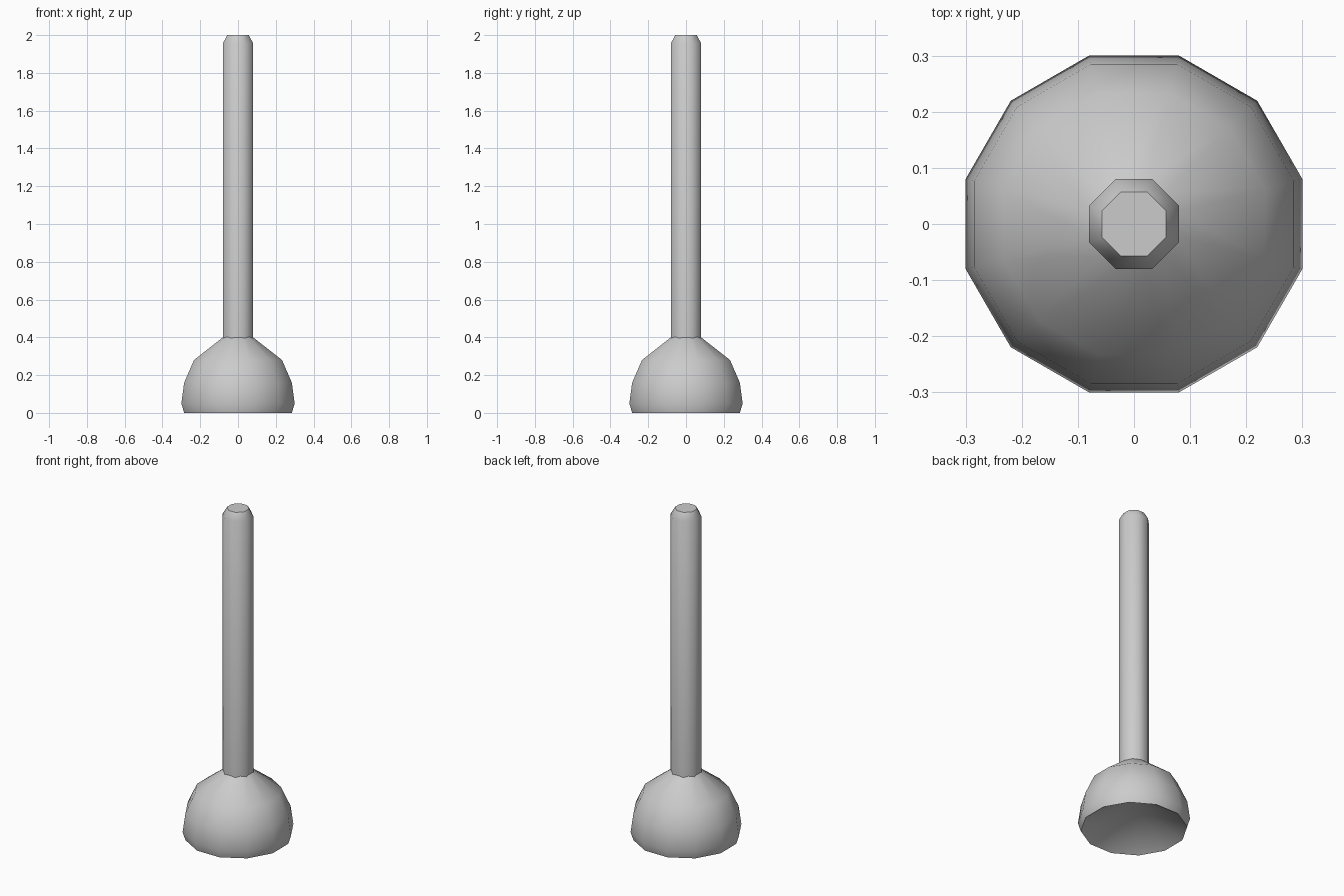
import bpy, bmesh
from math import pi, sin, cos, radians

if "Cube" in bpy.data.objects:
    bpy.data.objects.remove(bpy.data.objects["Cube"], do_unlink=True)

grey = bpy.data.materials.new("plain grey")
grey.use_nodes = True
colour = (0.6, 0.6, 0.6, 1)
grey.diffuse_color = colour
grey.node_tree.nodes["Principled BSDF"].inputs["Base Color"].default_value = colour


def lathe(name, sides, profile, angle):
    """Revolve (flat-to-centre distance, height) points; zero distance makes a tip."""
    bm = bmesh.new()
    rings = []
    for dist, z in profile:
        r = dist / cos(pi / sides)
        count = sides if dist else 1
        rings.append([bm.verts.new((r * cos((i + .5) * 2 * pi / sides),
                                    r * sin((i + .5) * 2 * pi / sides), z))
                      for i in range(count)])
    for a, b in zip(rings, rings[1:]):
        for i in range(sides):
            j = (i + 1) % sides
            if len(a) == 1:
                bm.faces.new((a[0], b[j], b[i]))
            elif len(b) == 1:
                bm.faces.new((a[i], a[j], b[0]))
            else:
                bm.faces.new((a[i], a[j], b[j], b[i]))
    # Close any open end with a flat cap
    for ring in (rings[0], rings[-1]):
        if len(ring) > 1:
            bm.faces.new(ring)
    bmesh.ops.recalc_face_normals(bm, faces=bm.faces)
    mesh = bpy.data.meshes.new(name)
    bm.to_mesh(mesh)
    bm.free()
    mesh.materials.append(grey)
    obj = bpy.data.objects.new(name, mesh)
    bpy.context.collection.objects.link(obj)
    bpy.ops.object.select_all(action='DESELECT')
    obj.select_set(True)
    bpy.context.view_layer.objects.active = obj
    bpy.ops.object.shade_smooth_by_angle(angle=radians(angle))
    return obj


# Suction cup: conical hollow below, rounded bell outside
lathe("suction_cup", 12, [(0, .17), (.285, 0), (.3, .05), (.285, .16),
                          (.233, .28), (.08, .4), (0, .46)], 50)

# Handle rod with a chamfered tip
lathe("handle", 8, [(.08, .36), (.08, 1.957), (.057, 2)], 50)
